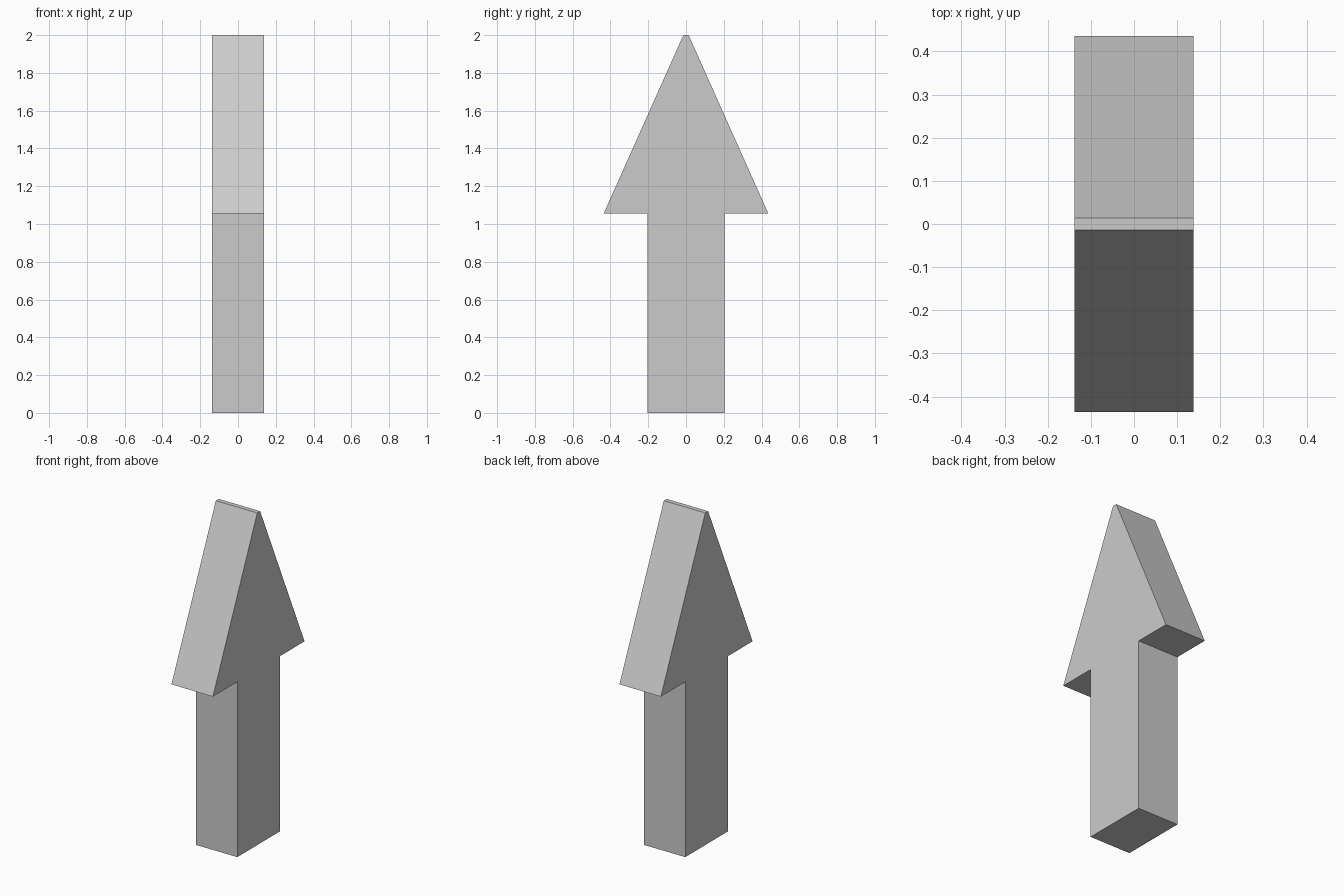
import bpy, bmesh

if "Cube" in bpy.data.objects:
    bpy.data.objects.remove(bpy.data.objects["Cube"])

HALF_DEPTH = 0.138  # both parts share the same thickness along x


def extrude_profile(name, profile):
    """Make a solid by extruding a (y, z) outline along x."""
    bm = bmesh.new()
    face = bm.faces.new([bm.verts.new((-HALF_DEPTH, y, z)) for y, z in profile])
    geom = bmesh.ops.extrude_face_region(bm, geom=[face])["geom"]
    moved = [g for g in geom if isinstance(g, bmesh.types.BMVert)]
    bmesh.ops.translate(bm, verts=moved, vec=(2 * HALF_DEPTH, 0, 0))
    bmesh.ops.recalc_face_normals(bm, faces=bm.faces)
    mesh = bpy.data.meshes.new(name)
    bm.to_mesh(mesh)
    bm.free()
    obj = bpy.data.objects.new(name, mesh)
    bpy.context.collection.objects.link(obj)
    return obj


def symmetric(y_bottom, y_top, z_bottom, z_top):
    return [(-y_bottom, z_bottom), (y_bottom, z_bottom),
            (y_top, z_top), (-y_top, z_top)]


# Straight shaft
extrude_profile("arrow_shaft", symmetric(0.204, 0.204, 0.0, 1.055))

# Tapered head with a narrow flat tip
extrude_profile("arrow_head", symmetric(0.436, 0.014, 1.055, 2.0))
